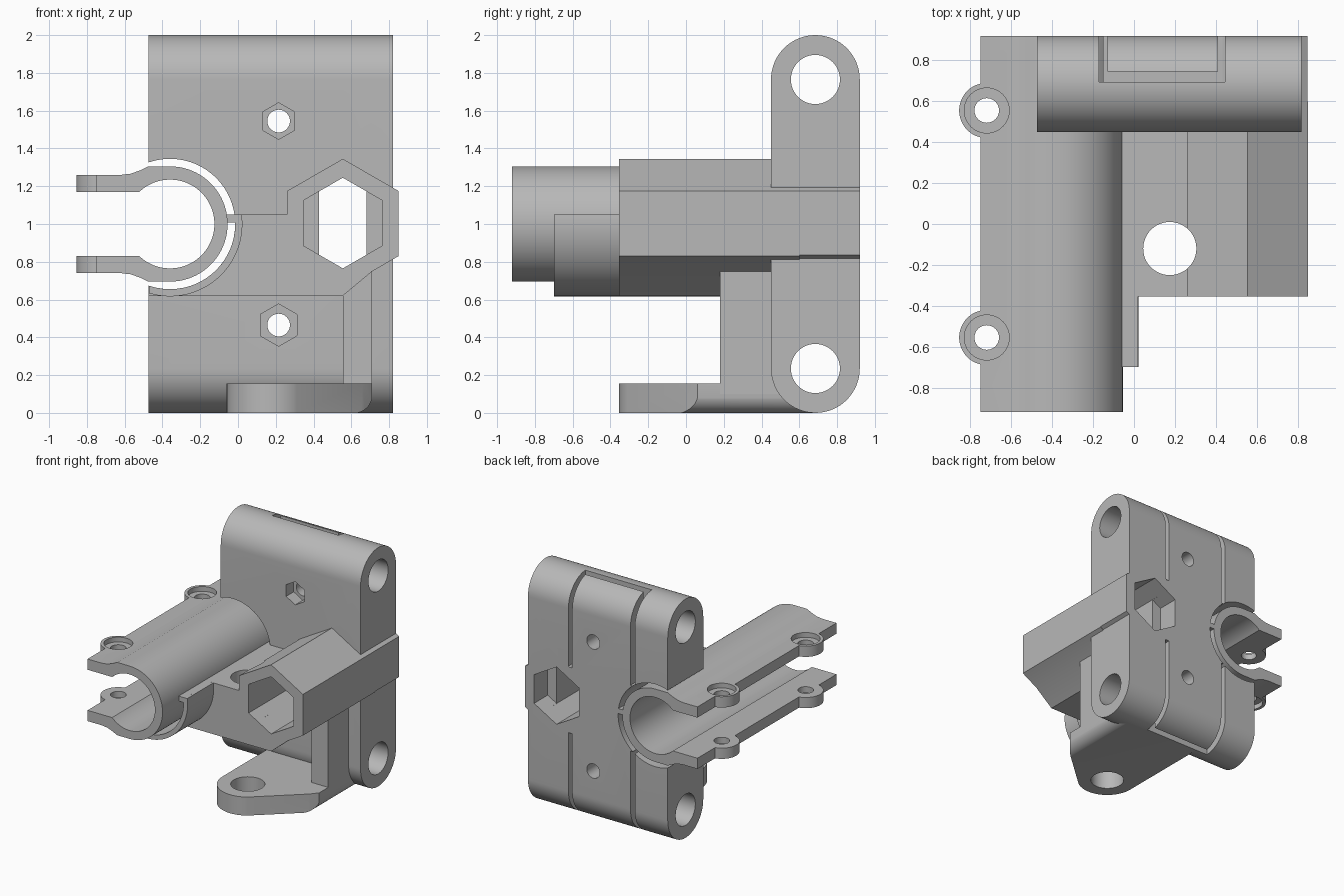
import bpy, bmesh
from math import sin, cos, pi, radians
from mathutils import Vector

if "Cube" in bpy.data.objects:
    bpy.data.objects.remove(bpy.data.objects["Cube"], do_unlink=True)

grey = bpy.data.materials.new("plain grey")
grey.use_nodes = True
grey.diffuse_color = (0.48, 0.48, 0.48, 1)
grey.node_tree.nodes["Principled BSDF"].inputs["Base Color"].default_value = (0.48, 0.48, 0.48, 1)

PLACE = {"X": lambda u, v, t: (t, u, v),
         "Y": lambda u, v, t: (u, t, v),
         "Z": lambda u, v, t: (u, v, t)}


def prism(name, pts, axis, a, b):
    """Extrude a 2D outline along an axis from a to b."""
    bm = bmesh.new()
    face = bm.faces.new([bm.verts.new(PLACE[axis](u, v, a)) for u, v in pts])
    out = bmesh.ops.extrude_face_region(bm, geom=[face])
    step = Vector(PLACE[axis](0, 0, b - a))
    bmesh.ops.translate(bm, vec=step, verts=[g for g in out["geom"] if isinstance(g, bmesh.types.BMVert)])
    bmesh.ops.recalc_face_normals(bm, faces=bm.faces[:])
    mesh = bpy.data.meshes.new(name)
    bm.to_mesh(mesh)
    bm.free()
    mesh.materials.append(grey)
    ob = bpy.data.objects.new(name, mesh)
    bpy.context.collection.objects.link(ob)
    return ob


def arc(cu, cv, r, start, end, n=32):
    angles = [radians(start + (end - start) * i / n) for i in range(n + 1)]
    return [(cu + r * cos(t), cv + r * sin(t)) for t in angles]


def circle(cu, cv, r, n=48):
    return arc(cu, cv, r, 0, 360, n)[:-1]


def hexagon(cu, cv, r):
    return arc(cu, cv, r, 90, 450, 6)[:-1]


def rect(u0, u1, v0, v1):
    return [(u0, v0), (u1, v0), (u1, v1), (u0, v1)]


def activate(ob):
    bpy.ops.object.select_all(action="DESELECT")
    ob.select_set(True)
    bpy.context.view_layer.objects.active = ob


def combine(ob, others, operation="DIFFERENCE"):
    """Apply a boolean with each helper solid, then discard the helpers."""
    activate(ob)
    for other in others:
        mod = ob.modifiers.new("cut", "BOOLEAN")
        mod.operation = operation
        mod.solver = "EXACT"
        mod.object = other
        bpy.ops.object.modifier_apply(modifier=mod.name)
        bpy.data.objects.remove(other, do_unlink=True)


TUBE_X, TUBE_Z = -0.36, 1.0
HEX_X, HEX_Z = 0.555, 1.005
ROD_Y, ROD_R = 0.685, 0.235


def clearance():
    return prism("clearance", circle(TUBE_X, TUBE_Z, 0.345, 96), "Y", -1.1, 1.1)


def rod_hole(z):
    return prism("rod_hole", circle(ROD_Y, z, 0.13), "X", -1, 1.1)


def hex_bore():
    """Nut pockets front and back, joined by a narrower slot."""
    slot = [(HEX_X, 1.245), (0.43, 1.173), (0.43, 0.837),
            (HEX_X, 0.765), (0.68, 0.837), (0.68, 1.173)]
    pocket = hexagon(HEX_X, HEX_Z, 0.24)
    return [prism("front_pocket", pocket, "Y", -0.5, 0.3),
            prism("back_pocket", pocket, "Y", 0.74, 1.1),
            prism("slot", slot, "Y", -0.6, 1.2)]


# Back plate with two rod bores
outline = arc(ROD_Y, 2 - ROD_R, ROD_R, 0, 180) + arc(ROD_Y, ROD_R, ROD_R, 180, 360)
plate = prism("back_plate", outline, "X", -0.475, 0.82)
combine(plate, [rod_hole(2 - ROD_R), rod_hole(ROD_R), clearance()] + hex_bore())

# Clamp tongues: a U-shaped slot at the top and bottom of the plate
u_slot = [(-0.17, 1.0), (-0.17, 0.695), (0.445, 0.695), (0.445, 1.0),
          (0.41, 1.0), (0.41, 0.745), (-0.13, 0.745), (-0.13, 1.0)]
for z0, z1 in ((1.275, 2.1), (-0.1, 0.725)):
    combine(plate, [prism("u_slot", u_slot, "Z", z0, z1)])

# Clamp screws with nut pockets on the front of the plate
for z, r in ((1.545, 0.097), (0.465, 0.112)):
    combine(plate, [prism("nut", hexagon(0.215, z, r), "Y", 0.3, 0.55),
                    prism("screw", circle(0.215, z, 0.06), "Y", 0.2, 1.1)])

# Hexagonal housing with its lower web
housing_outline = [(0.26, 0.62), (0.555, 0.62), (0.71, 0.749), (0.85, 0.83), (0.85, 1.175),
                   (0.555, 1.345), (0.26, 1.175)]
housing = prism("hex_housing", housing_outline, "Y", -0.355, 0.6)
combine(housing, hex_bore() + [prism("bore", circle(0.175, -0.12, 0.13), "Z", -1, 3)])
rear = prism("hex_housing_rear", hexagon(HEX_X, HEX_Z, 0.34), "Y", 0.59, 0.92)
combine(rear, hex_bore())
prism("lower_web", [(0.555, 0.1), (0.71, 0.1), (0.71, 0.749), (0.555, 0.62)], "Y", 0.18, 0.5)

# Bridge block between the tube and the housing
block = prism("bridge_block", rect(-0.475, 0.27, 0.62, 1.05), "Y", -0.355, 0.6)
combine(block, [clearance(), prism("bore", circle(0.175, -0.12, 0.13), "Z", -1, 3)])

# Cradle shell under the tube, and the thin rib holding the tube
shell = arc(TUBE_X, TUBE_Z, 0.383, 7.5, -107, 48) + arc(TUBE_X, TUBE_Z, 0.345, -109, 8.3, 48)
prism("cradle_shell", shell, "Y", -0.7, 0.5)
prism("tube_rib", rect(-0.065, 0.0, 1.008, 1.05), "Y", -0.7, 0.92)

# Split clamp tube with two flat jaws
jaw = [(-0.75, 0.26), (-0.62, 0.26), (-0.57, 0.266), (-0.52, 0.283), (-0.475, 0.305)]
profile = [(x, 1 + h) for x, h in jaw]
profile += arc(TUBE_X, TUBE_Z, 0.305, 90, -90, 48)
profile += [(x, 1 - h) for x, h in reversed(jaw)]
profile += [(-0.75, 0.83)] + arc(TUBE_X, TUBE_Z, 0.235, -133.7, 133.7, 64) + [(-0.75, 1.17)]
tube = prism("clamp_tube", profile, "Y", -0.92, 0.92)


def lug_holes(y):
    x = -0.72
    return [prism("hole", circle(x, y, 0.06), "Z", 0.5, 1.5),
            prism("upper_seat", circle(x, y, 0.11), "Z", 1.22, 1.5),
            prism("lower_seat", circle(x, y, 0.11), "Z", 0.5, 0.78)]


# Screw lugs on both jaws
for y, place in ((-0.555, "front"), (0.555, "back")):
    combine(tube, lug_holes(y))
    for z0, level in ((1.17, "upper"), (0.74, "lower")):
        lug = prism(f"{level}_{place}_lug", circle(-0.72, y, 0.135), "Z", z0, z0 + 0.09)
        combine(lug, lug_holes(y))

# Foot: rounded tab with a vertical bore and a rounded lower edge
plan = arc(0.175, -0.12, 0.235, 180, 305) + [(0.66, 0.0), (0.71, 0.06), (0.71, 0.685), (-0.06, 0.685)]
foot = prism("foot", plan, "Z", 0, 0.155)
section = [(-0.2, -0.1), (-0.2, 0.3), (0.71, 0.3)] + arc(0.61, 0.1, 0.1, 0, -90, 12) + [(0.6, -0.1)]
section = [(-0.2, 0.3), (0.712, 0.3)] + arc(0.612, 0.098, 0.1, 0, -90, 12) + [(-0.2, -0.002)]
combine(foot, [prism("edge_round", section, "Y", -1, 1)], "INTERSECT")
combine(foot, [prism("bore", circle(0.175, -0.12, 0.13), "Z", -1, 1), rod_hole(ROD_R)])

# Smooth the curved faces, keep edges crisp
for ob in list(bpy.context.collection.objects):
    if ob.type == "MESH" and ob.data.materials and ob.data.materials[0] == grey:
        activate(ob)
        bpy.ops.object.shade_smooth_by_angle(angle=radians(30))
